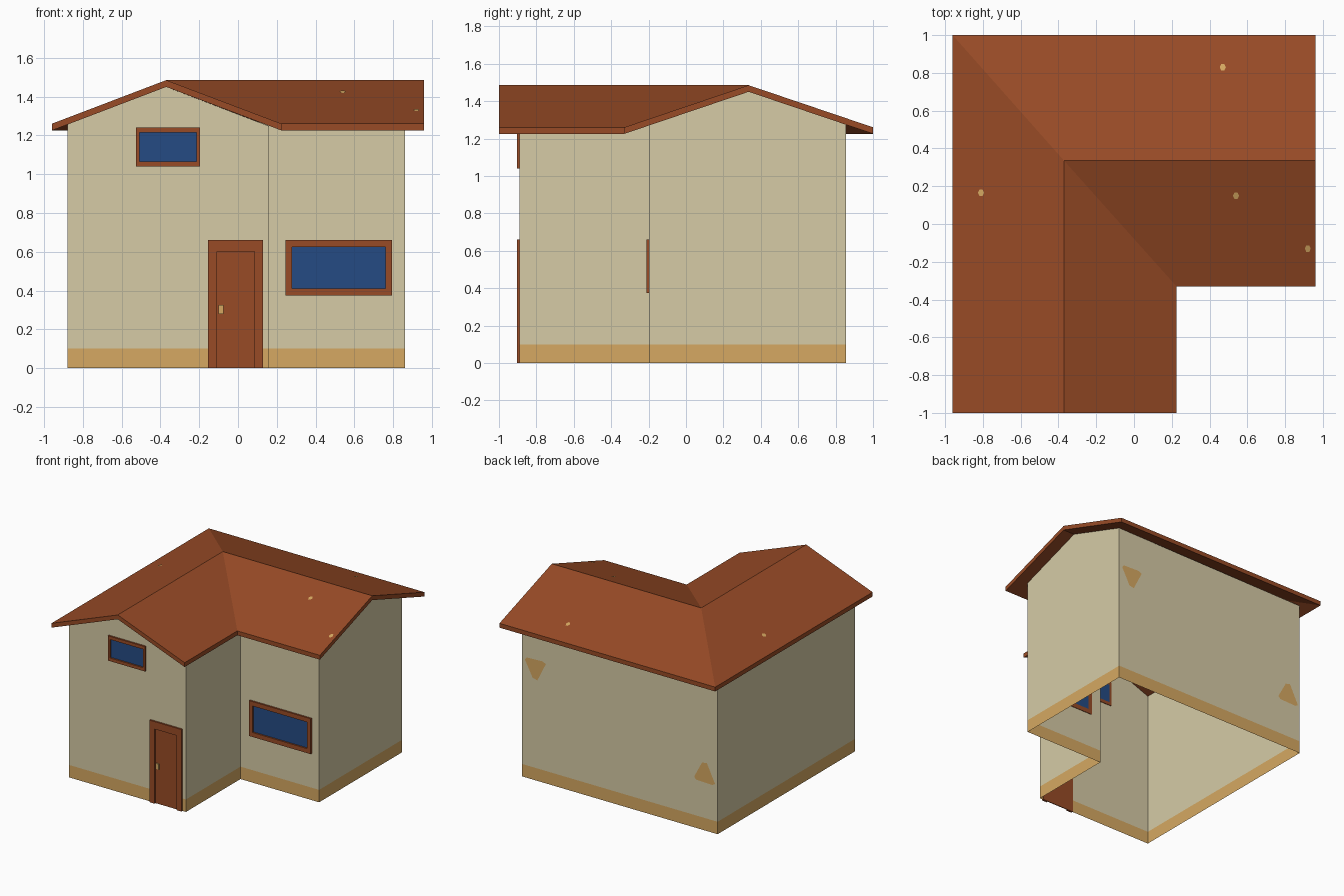
import bpy, bmesh, math
from mathutils import Vector

if "Cube" in bpy.data.objects:
    bpy.data.objects.remove(bpy.data.objects["Cube"])


def material(name, rgb):
    m = bpy.data.materials.new(name)
    lin = [((c / 255 + 0.055) / 1.055) ** 2.4 for c in rgb]
    m.diffuse_color = (*lin, 1)
    m.use_nodes = True
    m.node_tree.nodes["Principled BSDF"].inputs["Base Color"].default_value = m.diffuse_color
    return m


CREAM = material("cream wall", (214, 203, 166))
TAN = material("tan plaster", (214, 169, 98))
BROWN = material("brown wood and tile", (152, 75, 38))
BLUE = material("blue glass", (37, 75, 132))


def add(name, verts, faces, *mats):
    me = bpy.data.meshes.new(name)
    me.from_pydata(verts, [], faces)
    for m in mats:
        me.materials.append(m)
    ob = bpy.data.objects.new(name, me)
    bpy.context.collection.objects.link(ob)
    return ob


def boxes(name, mat, *bounds):
    """One object made of axis-aligned boxes (x0, x1, y0, y1, z0, z1)."""
    verts, faces = [], []
    quads = [(0, 1, 3, 2), (4, 6, 7, 5), (0, 4, 5, 1), (2, 3, 7, 6), (0, 2, 6, 4), (1, 5, 7, 3)]
    for b in bounds:
        n = len(verts)
        verts += [(b[i], b[2 + j], b[4 + k]) for i in (0, 1) for j in (0, 1) for k in (0, 1)]
        faces += [[n + i for i in q] for q in quads]
    return add(name, verts, faces, mat)


# Roof layout: two gabled wings meeting in a hip and a valley
RX, RY = -0.37, 0.335            # ridge lines
TOP, EAVE, THICK = 1.485, 1.26, 0.035


def under(x, y):
    """Height of the roof underside over a wall point."""
    a = TOP - THICK - 0.225 / 0.59 * abs(x - RX)
    b = TOP - THICK - 0.225 / 0.665 * abs(y - RY)
    if y > RY and x < RX:
        return min(a, b)
    return a if y < -0.3 else (b if x > RX else max(a, b))


# Roof slab
plan = [(-0.96, -1, EAVE), (RX, -1, TOP), (0.225, -1, EAVE), (0.225, -0.33, EAVE),
        (0.96, -0.33, EAVE), (0.96, RY, TOP), (0.96, 1, EAVE), (-0.96, 1, EAVE), (RX, RY, TOP)]
slopes = [(0, 1, 8, 7), (1, 2, 3, 8), (3, 4, 5, 8), (8, 5, 6, 7)]
lower = [(x, y, z - THICK) for x, y, z in plan]
faces = slopes + [tuple(i + 9 for i in reversed(f)) for f in slopes]
faces += [(i + 9, (i + 1) % 8 + 9, (i + 1) % 8, i) for i in range(8)]
add("roof", plan + lower, faces, BROWN)

# Walls: open L-shaped shell with two gables
FY, SY = -0.89, -0.197
outline = [(-0.88, FY), (0.16, FY), (0.16, SY), (0.86, SY), (0.86, 0.855), (-0.88, 0.855)]
apex = {0: (RX, FY), 3: (0.86, RY)}
verts, faces = [], []
for i, a in enumerate(outline):
    b = outline[(i + 1) % 6]
    n = len(verts)
    verts += [(*a, 0), (*b, 0), (*b, under(*b))]
    if i in apex:
        verts.append((*apex[i], TOP - THICK))
    verts.append((*a, under(*a)))
    faces.append(range(n, len(verts)))
walls = add("walls", verts, faces, CREAM, TAN)

# Openings: x0, x1, z0, z1, wall y, frame side width, frame top width
openings = {"upper_window": (-0.525, -0.195, 1.04, 1.24, FY, 0.018, 0.026),
            "lower_window": (0.245, 0.795, 0.375, 0.66, SY, 0.034, 0.036),
            "door": (-0.155, 0.13, 0.0, 0.66, FY, 0.046, 0.06)}

# Cut the openings and the painted base band into the walls
bm = bmesh.new()
bm.from_mesh(walls.data)
bmesh.ops.remove_doubles(bm, verts=bm.verts, dist=1e-4)


def slice_faces(fs, co, no):
    geom = list({e for f in fs for e in f.edges} | {v for f in fs for v in f.verts} | set(fs))
    bmesh.ops.bisect_plane(bm, geom=geom, plane_co=co, plane_no=no)


slice_faces(bm.faces[:], (0, 0, 0.1), (0, 0, 1))
for x0, x1, z0, z1, y, *_ in openings.values():
    for co, no in (((x0, 0, 0), (1, 0, 0)), ((x1, 0, 0), (1, 0, 0)),
                   ((0, 0, z0), (0, 0, 1)), ((0, 0, z1), (0, 0, 1))):
        slice_faces([f for f in bm.faces if abs(f.calc_center_median().y - y) < 1e-3], co, no)
    hole = []
    for f in bm.faces:
        c = f.calc_center_median()
        if abs(c.y - y) < 1e-3 and x0 < c.x < x1 and z0 < c.z < z1:
            hole.append(f)
    bmesh.ops.delete(bm, geom=hole, context='FACES')
for f in bm.faces:
    f.material_index = int(f.calc_center_median().z < 0.1)
bm.to_mesh(walls.data)
bm.free()

# Frames with recessed glass or door leaf
for name, (x0, x1, z0, z1, y, w, h) in openings.items():
    f, k = y - 0.014, y + 0.004
    bottom = 0 if name == "door" else h
    bars = [(x0, x0 + w, f, k, z0, z1), (x1 - w, x1, f, k, z0, z1),
            (x0 + w, x1 - w, f, k, z1 - h, z1)]
    if bottom:
        bars.append((x0 + w, x1 - w, f, k, z0, z0 + h))
    boxes(name + "_frame", BROWN, *bars)
    pane = (x0 + w, x1 - w, y - 0.002, k, z0 + bottom, z1 - h)
    if bottom:
        boxes(name + "_glass", BLUE, pane)
    else:
        boxes("door_leaf", BROWN, pane)
boxes("door_handle", TAN, (-0.1, -0.076, FY - 0.01, FY, 0.28, 0.325))

# Worn plaster patches on the back wall: blunt triangles
for i, (cx, cz, up) in enumerate([(0.742, 0.91, -1), (-0.765, 0.45, 1)]):
    shape = [(-0.095, -0.05), (-0.07, -0.065), (0.075, -0.06), (0.092, -0.04), (0.022, 0.09), (-0.02, 0.1)]
    pts = [(cx + x, 0.858, cz + z * up) for x, z in shape]
    order = range(6) if up < 0 else range(5, -1, -1)
    add(f"plaster_patch_{i + 1}", pts, [list(order)], TAN)

# Small chipped tiles lying on the roof slopes
for i, (cx, cy) in enumerate([(0.47, 0.83), (-0.81, 0.165), (0.54, 0.15), (0.92, -0.13)]):
    pts = []
    for k in range(6):
        a = k * math.pi / 3
        x, y = cx + 0.016 * math.cos(a), cy + 0.02 * math.sin(a)
        z = (TOP - 0.225 / 0.59 * abs(x - RX)) if i == 1 else (TOP - 0.225 / 0.665 * abs(y - RY))
        pts.append((x, y, z + 0.003))
    add(f"roof_chip_{i + 1}", pts, [range(6)], TAN)
